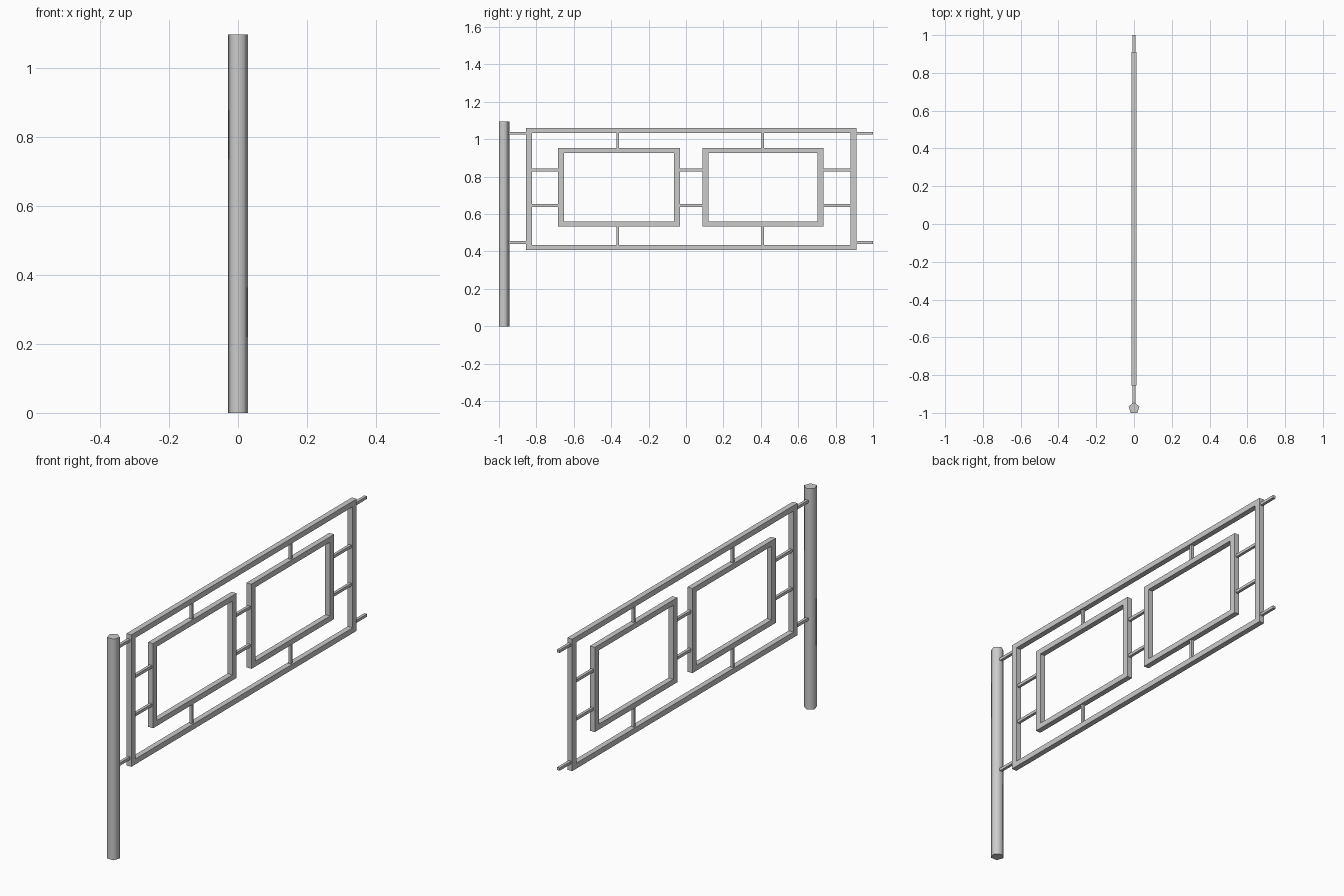
import bpy, bmesh, math

if "Cube" in bpy.data.objects:
    bpy.data.objects.remove(bpy.data.objects["Cube"])

DEPTH = 0.027   # frame thickness in x
ROD = 0.014     # connecting rod thickness


def finish(name, bm):
    bmesh.ops.recalc_face_normals(bm, faces=bm.faces)
    me = bpy.data.meshes.new(name)
    bm.to_mesh(me)
    bm.free()
    ob = bpy.data.objects.new(name, me)
    bpy.context.collection.objects.link(ob)
    return ob


def frame(name, y0, y1, z0, z1, side=0.032, rail=0.027):
    """Rectangular ring with mitred corners, extruded along x."""
    bm = bmesh.new()
    outer = [(y0, z0), (y1, z0), (y1, z1), (y0, z1)]
    a, b, c, d = y0 + side, y1 - side, z0 + rail, z1 - rail
    inner = [(a, c), (b, c), (b, d), (a, d)]
    o, i = [[bm.verts.new((-DEPTH / 2, y, z)) for y, z in loop] for loop in (outer, inner)]
    faces = [bm.faces.new((o[k], o[(k + 1) % 4], i[(k + 1) % 4], i[k])) for k in range(4)]
    ext = bmesh.ops.extrude_face_region(bm, geom=faces, use_keep_orig=True)
    moved = [e for e in ext["geom"] if isinstance(e, bmesh.types.BMVert)]
    bmesh.ops.translate(bm, verts=moved, vec=(DEPTH, 0, 0))
    return finish(name, bm)


def rod(name, y0, y1, z0, z1):
    bm = bmesh.new()
    bmesh.ops.create_cube(bm, size=1)
    bmesh.ops.scale(bm, verts=bm.verts, vec=(ROD, y1 - y0, z1 - z0))
    bmesh.ops.translate(bm, verts=bm.verts, vec=(0, (y0 + y1) / 2, (z0 + z1) / 2))
    return finish(name, bm)


# Five-sided post with smooth sides and flat caps
R, H = 0.0305, 1.096
bm = bmesh.new()
base = [bm.verts.new((R * math.sin(k * math.tau / 5),
                      -1 + R * (0.809 + math.cos(k * math.tau / 5)), 0)) for k in range(5)]
cap = bm.faces.new(base)
ext = bmesh.ops.extrude_face_region(bm, geom=[cap], use_keep_orig=True)
bmesh.ops.translate(bm, vec=(0, 0, H),
                    verts=[e for e in ext["geom"] if isinstance(e, bmesh.types.BMVert)])
post = finish("post", bm)
bpy.context.view_layer.objects.active = post
post.select_set(True)
bpy.ops.object.shade_smooth_by_angle(angle=math.radians(80))

# Outer frame and the two inner frames
frame("outer_frame", -0.855, 0.911, 0.407, 1.061)
frame("inner_frame_left", -0.684, -0.031, 0.533, 0.953)
frame("inner_frame_right", 0.087, 0.734, 0.533, 0.953)

# Rods joining the panel to the posts
for z in (0.448, 1.032):
    rod("post_rod", -0.955, -0.85, z - ROD / 2, z + ROD / 2)
    rod("end_rod", 0.905, 1.0, z - ROD / 2, z + ROD / 2)

# Horizontal rods between the frames
for z in (0.646, 0.836):
    for y0, y1 in ((-0.826, -0.68), (-0.035, 0.091), (0.73, 0.882)):
        rod("cross_rod", y0, y1, z - ROD / 2, z + ROD / 2)

# Vertical rods above and below each inner frame
for y in (-0.364, 0.411):
    for z0, z1 in ((0.43, 0.537), (0.949, 1.038)):
        rod("upright_rod", y - ROD / 2, y + ROD / 2, z0, z1)
